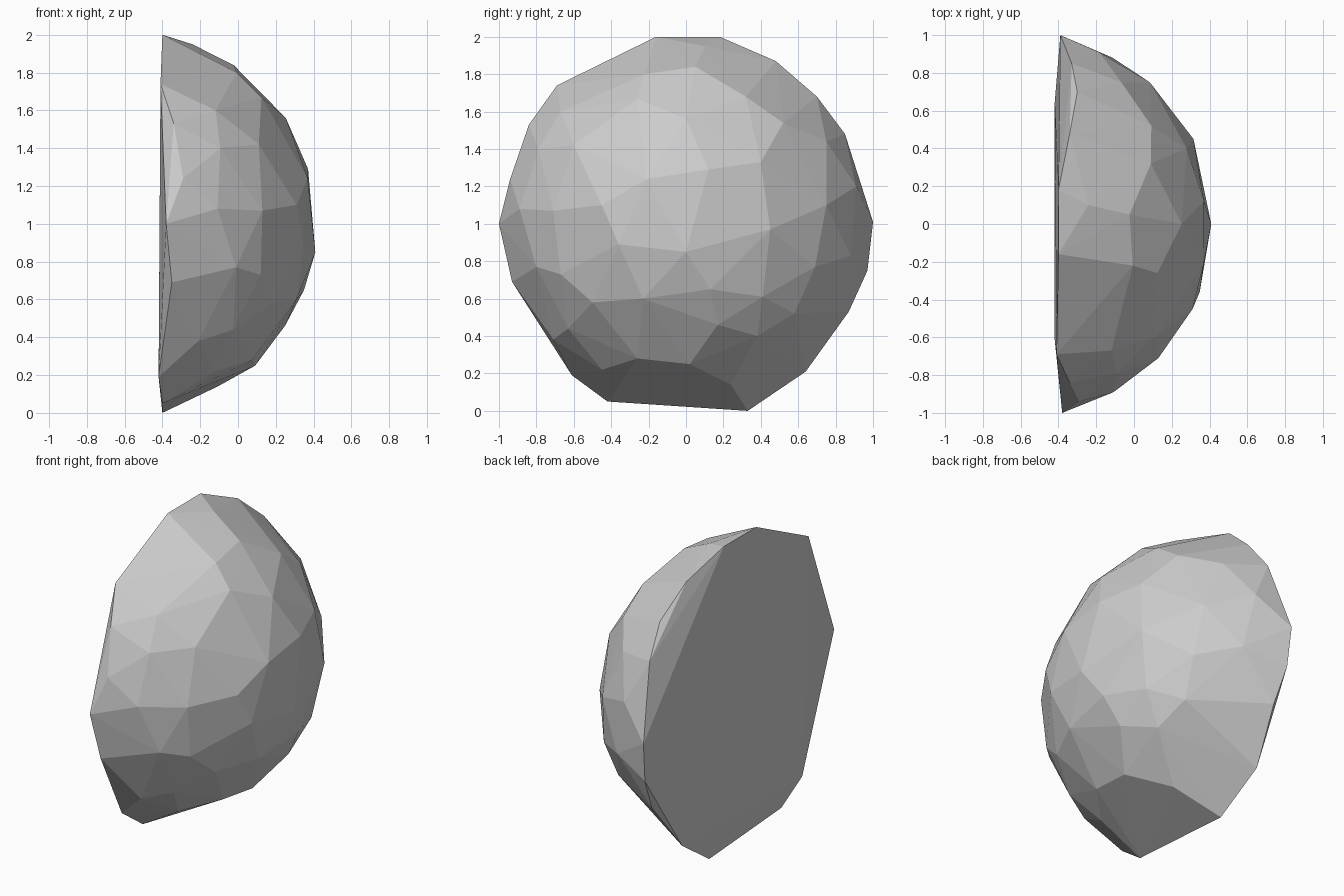
import bpy
import bmesh
from math import sqrt
from mathutils import Vector

# Remove the default cube only
default_cube = bpy.data.objects.get("Cube")
if default_cube is not None:
    bpy.data.objects.remove(default_cube, do_unlink=True)

# The dome follows a sphere whose centre lies behind the flat cut
SPHERE_RADIUS = 1.02
SPHERE_CENTRE = Vector((-0.6, 0, 1))

# Cut face outline, in hundredths: x, y, z
cut_rim = [
    (-40, -16, 200), (-40, 18, 200), (-39, 100, 101), (-42, 64, 21), (-40, 33, 0),
    (-40, -42, 5), (-42, -61, 19), (-38, -100, 100), (-41, -69, 174),
]

# Chipped edge corners just in front of the cut, in hundredths: x, y, z
chipped_edge = [
    (-34, 48, 187), (-30, 70, 168), (-33, 85, 148), (-38, 97, 75), (-36, 87, 53),
    (-35, -93, 69), (-29, -94, 124), (-34, -84, 153),
]

# Facet corners on the dome, in hundredths: y, z
dome_corners = [
    (0, 85), (-21, 124), (12, 129), (40, 133), (-36, 89), (-45, 110), (45, 97),
    (75, 110), (52, 154), (0, 156), (-26, 167), (-60, 142), (-79, 140), (-89, 108),
    (-80, 77), (-67, 73), (-71, 107), (-63, 44), (-71, 38), (-50, 58), (-45, 22),
    (-26, 28), (2, 25), (24, 14), (-23, 60), (13, 65), (41, 61), (17, 46),
    (38, 40), (58, 52), (69, 77), (88, 83), (91, 120), (75, 144), (32, 168),
    (5, 184), (-22, 180), (-67, 160), (10, 195),
]


def on_dome(y, z):
    """Lift a corner from the cut plane onto the sphere."""
    reach = SPHERE_RADIUS ** 2 - y ** 2 - (z - SPHERE_CENTRE.z) ** 2
    return Vector((SPHERE_CENTRE.x + sqrt(max(reach, 0)), y, z))


def stone_material():
    material = bpy.data.materials.new("stone_grey")
    material.use_nodes = True
    colour = (0.6, 0.6, 0.6, 1)
    material.diffuse_color = colour
    shader = next(n for n in material.node_tree.nodes if n.type == "BSDF_PRINCIPLED")
    shader.inputs["Base Color"].default_value = colour
    return material


def wrap_in_facets(name, points, material):
    """Build a flat-faceted closed shell around the points."""
    shell = bmesh.new()
    for point in points:
        shell.verts.new(point)
    hull = bmesh.ops.convex_hull(shell, input=shell.verts[:])
    loose = set(hull["geom_interior"]) | set(hull["geom_unused"])
    spare = [item for item in loose if isinstance(item, bmesh.types.BMVert)]
    bmesh.ops.delete(shell, geom=spare, context="VERTS")
    bmesh.ops.recalc_face_normals(shell, faces=shell.faces[:])
    mesh = bpy.data.meshes.new(name)
    shell.to_mesh(mesh)
    shell.free()
    mesh.materials.append(material)
    rock = bpy.data.objects.new(name, mesh)
    bpy.context.collection.objects.link(rock)
    return rock


# Half boulder: flat cut on one side, faceted dome on the other
corners = [Vector(corner) / 100 for corner in cut_rim + chipped_edge]
corners += [on_dome(y / 100, z / 100) for y, z in dome_corners]
wrap_in_facets("half_boulder", corners, stone_material())
